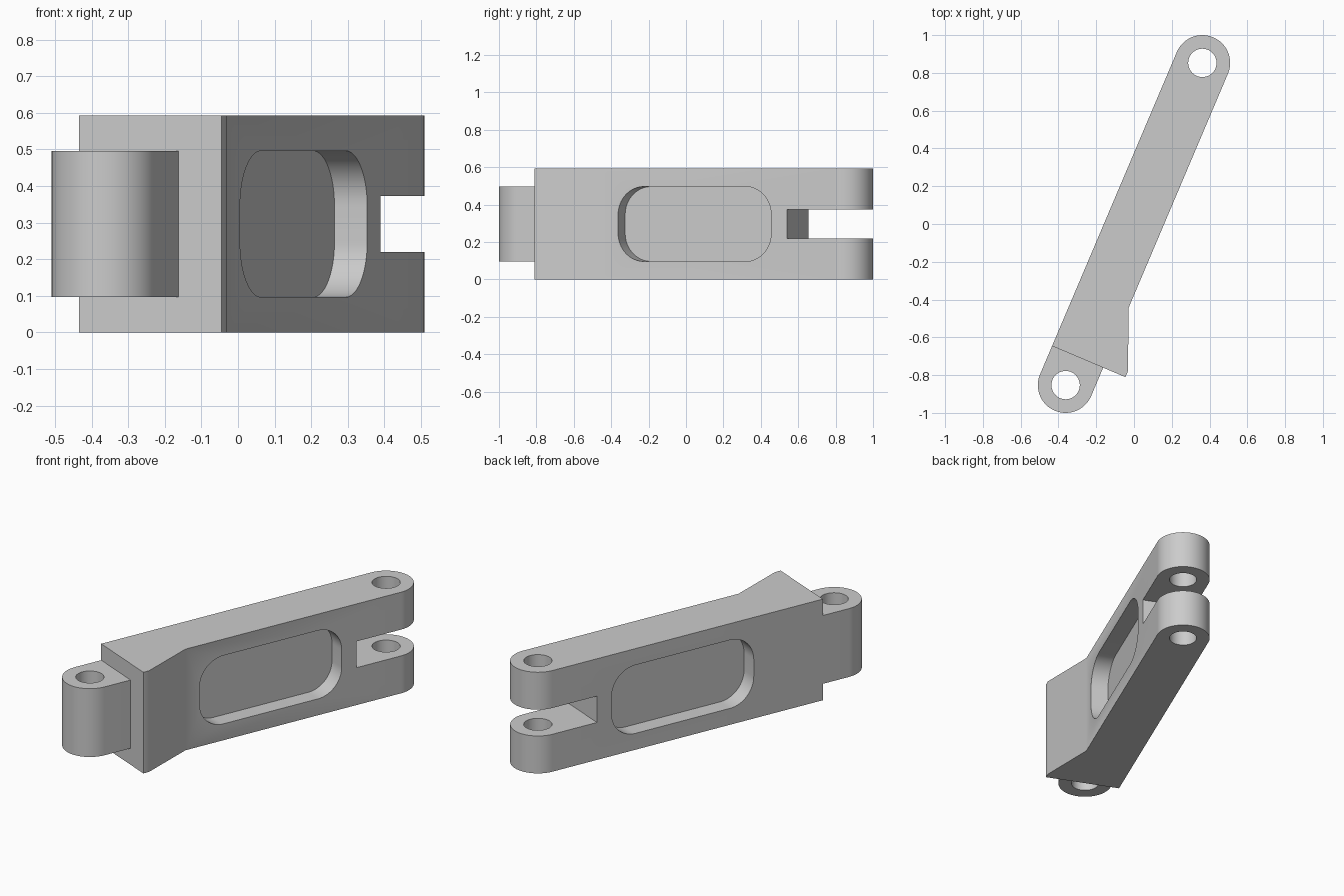
import bpy
import bmesh
import math
from mathutils import Vector

if "Cube" in bpy.data.objects:
    bpy.data.objects.remove(bpy.data.objects["Cube"])

HEIGHT = 0.592
MID = HEIGHT / 2
R = 0.147           # half width of the arm and radius of its ends
HOLE = 0.075
PIVOT = 0.9266      # pin distance from the centre
HEEL = -0.764       # shoulder where the single lug begins
TILT = math.atan2(0.362, 0.853)

grey = bpy.data.materials.new("plain grey")
grey.use_nodes = True
colour = (0.6, 0.6, 0.6, 1)
grey.diffuse_color = colour
grey.node_tree.nodes["Principled BSDF"].inputs["Base Color"].default_value = colour


def arc(cx, cy, r, start, end, steps):
    """Points on an arc, angles in degrees."""
    angles = [math.radians(start + (end - start) * i / steps) for i in range(steps + 1)]
    return [(cx + r * math.cos(a), cy + r * math.sin(a)) for a in angles]


def prism(name, outline, low, high, axis="Z"):
    """Extrude an outline along Z (outline in x, y) or along X (outline in y, z)."""
    bm = bmesh.new()
    if axis == "Z":
        points, push = [(a, b, low) for a, b in outline], Vector((0, 0, high - low))
    else:
        points, push = [(low, a, b) for a, b in outline], Vector((high - low, 0, 0))
    face = bm.faces.new([bm.verts.new(p) for p in points])
    extruded = bmesh.ops.extrude_face_region(bm, geom=[face])["geom"]
    bmesh.ops.translate(bm, vec=push, verts=[g for g in extruded if isinstance(g, bmesh.types.BMVert)])
    bmesh.ops.recalc_face_normals(bm, faces=bm.faces)
    mesh = bpy.data.meshes.new(name)
    bm.to_mesh(mesh)
    bm.free()
    mesh.materials.append(grey)
    obj = bpy.data.objects.new(name, mesh)
    bpy.context.collection.objects.link(obj)
    return obj


def combine(target, tool, operation):
    """Apply a boolean and discard the tool."""
    tool.hide_render = True
    mod = target.modifiers.new(operation, "BOOLEAN")
    mod.operation, mod.solver, mod.object = operation, "EXACT", tool
    bpy.context.view_layer.objects.active = target
    bpy.ops.object.modifier_apply(modifier=mod.name)
    bpy.data.objects.remove(tool)


# Arm with a rounded fork end and a wedge-shaped heel
wedge = [(-R, HEEL), (0.275, HEEL), (0.275, -0.729), (R, -0.42)]
arm = prism("link_arm", wedge + arc(0, PIVOT, R, 0, 180, 48), 0, HEIGHT)

# Single lug at the heel end
lug_outline = arc(0, -PIVOT, R, 180, 360, 48) + [(R, HEEL + 0.05), (-R, HEEL + 0.05)]
combine(arm, prism("end_lug", lug_outline, MID - 0.2, MID + 0.2), "UNION")

# Slot that splits the other end into a fork
slot = [(0.649, MID - 0.077), (1.3, MID - 0.077), (1.3, MID + 0.077), (0.649, MID + 0.077)]
combine(arm, prism("fork_slot", slot, -0.5, 0.5, "X"), "DIFFERENCE")

# Pin holes through both ends
for y in (-PIVOT, PIVOT):
    ring = arc(0, y, HOLE, 0, 360, 64)[:-1]
    combine(arm, prism("pin_hole", ring, -0.1, HEIGHT + 0.1), "DIFFERENCE")

# Rounded pocket in each broad side, leaving a thin web
y0, y1, half, corner = -0.332, 0.557, 0.2, 0.15
pocket = []
for i, (cy, cz) in enumerate([(y1 - corner, MID + half - corner), (y0 + corner, MID + half - corner),
                              (y0 + corner, MID - half + corner), (y1 - corner, MID - half + corner)]):
    pocket += arc(cy, cz, corner, 90 * i, 90 * i + 90, 16)
for side in (-1, 1):
    combine(arm, prism("side_pocket", pocket, side * 0.05, side * 0.3, "X"), "DIFFERENCE")

# Smooth the rounds, keep the edges sharp, and set the arm at its angle
bpy.ops.object.select_all(action="DESELECT")
arm.select_set(True)
bpy.context.view_layer.objects.active = arm
bpy.ops.object.shade_smooth_by_angle(angle=math.radians(25))
arm.rotation_euler.z = -TILT
